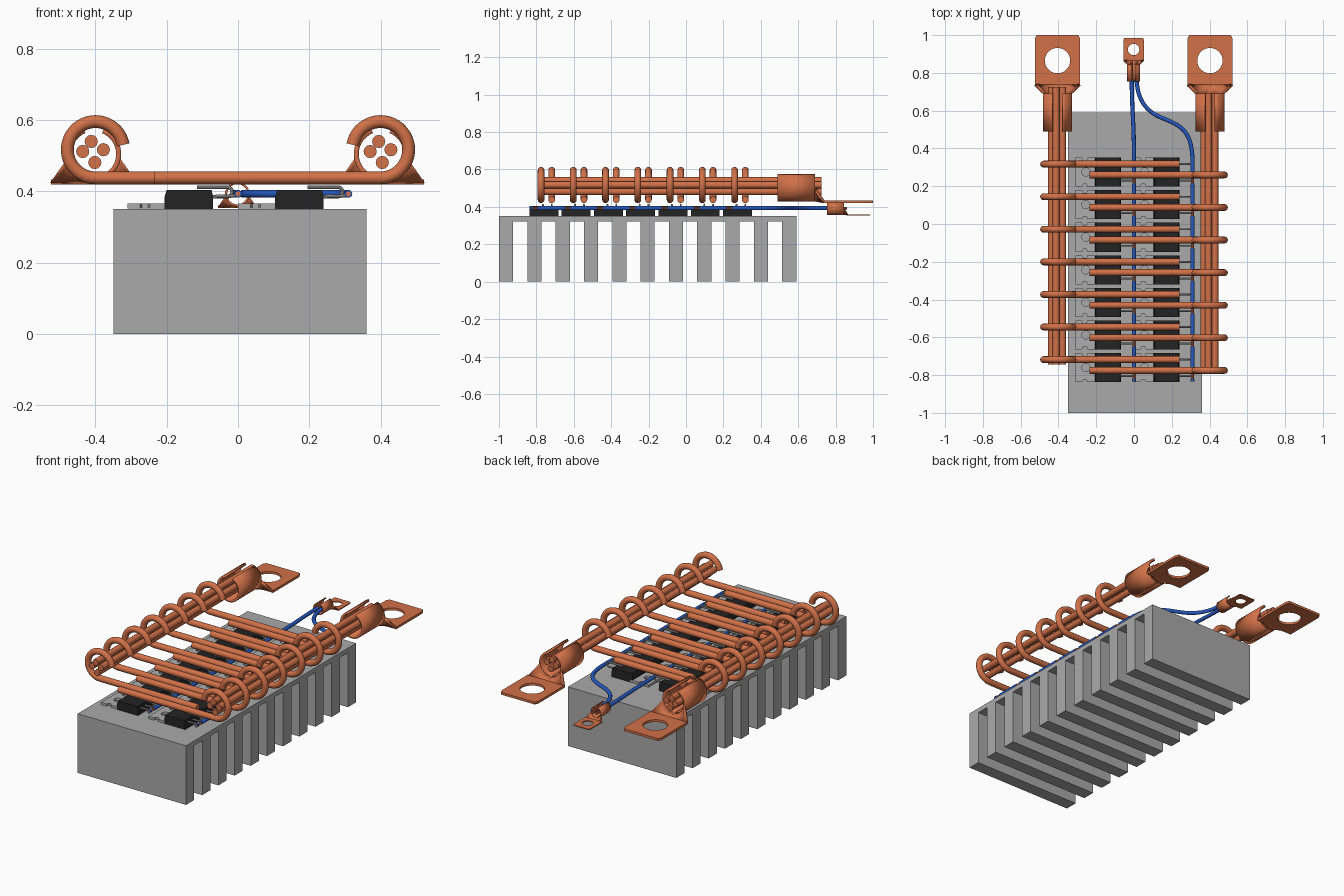
import bpy, bmesh, math

if "Cube" in bpy.data.objects:
    bpy.data.objects.remove(bpy.data.objects["Cube"])


def material(name, rgb):
    m = bpy.data.materials.new(name)
    m.diffuse_color = (*rgb, 1)
    m.use_nodes = True
    m.node_tree.nodes["Principled BSDF"].inputs["Base Color"].default_value = m.diffuse_color
    return m


COPPER = material("copper", (0.64, 0.165, 0.065))
ALUMINIUM = material("aluminium", (0.40, 0.40, 0.40))
TIN = material("tinned_metal", (0.42, 0.42, 0.42))
BLACK = material("black_plastic", (0.017, 0.017, 0.018))
BLUE = material("blue_insulation", (0.02, 0.10, 0.52))


def add_mesh(name, mesh, mat, smooth=True):
    mesh.materials.clear()
    mesh.materials.append(mat)
    if smooth:
        mesh.shade_smooth()
        mesh.set_sharp_from_angle(angle=math.radians(40))
    ob = bpy.data.objects.new(name, mesh)
    bpy.context.collection.objects.link(ob)
    return ob


def from_curve(name, cu, mat):
    tmp = bpy.data.objects.new("tmp", cu)
    bpy.context.collection.objects.link(tmp)
    dg = bpy.context.evaluated_depsgraph_get()
    mesh = bpy.data.meshes.new_from_object(tmp.evaluated_get(dg))
    bpy.data.objects.remove(tmp)
    bpy.data.curves.remove(cu)
    mesh.name = name
    return add_mesh(name, mesh, mat)


def add_spline(cu, pts, cyclic=False):
    sp = cu.splines.new('POLY')
    sp.points.add(len(pts) - 1)
    for p, co in zip(sp.points, pts):
        p.co = (*co, 1)
    sp.use_cyclic_u = cyclic


def tubes(name, paths, r, mat, res=4):
    cu = bpy.data.curves.new(name, 'CURVE')
    cu.dimensions = '3D'
    cu.bevel_depth, cu.bevel_resolution, cu.use_fill_caps = r, res, True
    for p in paths:
        add_spline(cu, p)
    return from_curve(name, cu, mat)


def plates(name, outlines, thick, mat):
    """Flat sheet from closed 2D outlines; inner ones become holes."""
    cu = bpy.data.curves.new(name, 'CURVE')
    cu.dimensions, cu.fill_mode, cu.extrude = '2D', 'BOTH', thick / 2
    for o in outlines:
        add_spline(cu, [(x, y, 0) for x, y in o], True)
    return from_curve(name, cu, mat)


def circle(cx, cy, r, n=32):
    return [(cx + r * math.cos(2 * math.pi * i / n), cy + r * math.sin(2 * math.pi * i / n)) for i in range(n)]


def prism(name, profile, lo, hi, axis, mat):
    """Extrude a profile along x (profile in y,z) or y (profile in x,z)."""
    bm = bmesh.new()
    at = lambda p, d: (d, p[0], p[1]) if axis == 'x' else (p[0], d, p[1])
    f = bm.faces.new([bm.verts.new(at(p, lo)) for p in profile])
    ext = bmesh.ops.extrude_face_region(bm, geom=[f])
    for v in ext["geom"]:
        if isinstance(v, bmesh.types.BMVert):
            v.co["xyz".index(axis)] = hi
    bmesh.ops.recalc_face_normals(bm, faces=bm.faces)
    mesh = bpy.data.meshes.new(name)
    bm.to_mesh(mesh)
    bm.free()
    return add_mesh(name, mesh, mat, False)


# Heat sink: comb profile with 11 fins
W = 1.59 / 21
comb = [(0.59, 0.35), (-1.0, 0.35)]
for i in range(11):
    a = -1 + 2 * i * W
    comb += [(a, 0), (a + W, 0)]
    if i < 10:
        comb += [(a + W, 0.322), (a + 2 * W, 0.322)]
prism("heat_sink", comb, -0.35, 0.36, 'x', ALUMINIUM)

# Transistors: 7 rows, 2 columns
ROWS = [0.275 - 0.1725 * i for i in range(7)]
leads, loops = [], []
for cx in (-0.31, 0.0):
    for y in ROWS:
        prism("transistor_body", [(cx + 0.104, 0.351), (cx + 0.240, 0.351), (cx + 0.240, 0.385),
                                  (cx + 0.236, 0.404), (cx + 0.110, 0.404), (cx + 0.104, 0.385)],
              y - 0.077, y + 0.077, 'y', BLACK)
        half = [(0.0, 0.077), (0.035, 0.077), (0.04, 0.062), (0.058, 0.062), (0.063, 0.077), (0.12, 0.077)]
        tab = plates("mounting_tab", [half + [(x, -v) for x, v in reversed(half)],
                                      circle(0.055, 0, 0.022, 20)], 0.014, TIN)
        tab.location = (cx, y, 0.359)
        # gate lead straight, other two folded back up to the copper rods
        leads.append([(cx + 0.23, y - 0.045, 0.385), (cx + 0.312, y - 0.045, 0.388)])
        for dy in (0.042, -0.005):
            bend = [(cx + 0.28 + 0.0135 * math.cos(t), y + dy, 0.3985 + 0.0135 * math.sin(t))
                    for t in [math.radians(-90 + 22.5 * k) for k in range(9)]]
            loops.append([(cx + 0.23, y + dy, 0.385)] + bend + [(cx + 0.195, y + dy, 0.412)])
tubes("gate_leads", leads, 0.005, TIN, 2)
tubes("folded_leads", loops, 0.005, TIN, 2)


# Copper rods that hook around the cable bundles
def hook(side, y, tail):
    pts = [(tail, y, 0.438)]
    for k in range(33):
        a = math.radians(-90 - 260 * k / 32)
        pts.append((side * (0.4 - 0.079 * math.cos(a)) if side > 0 else -0.4 + 0.079 * math.cos(a),
                    y, 0.517 + 0.079 * math.sin(a)))
    return pts


tubes("left_hook_rods", [hook(-1, y + 0.042, 0.24) for y in ROWS], 0.018, COPPER)
tubes("right_hook_rods", [hook(1, y - 0.015, -0.235) for y in ROWS], 0.018, COPPER)

# Cable bundles of four strands
STRANDS = [(-0.010, 0.540), (0.024, 0.517), (-0.034, 0.512), (0.0, 0.481)]
for name, cx, lo, hi in (("left_bundle", -0.402, -0.745, 0.725), ("right_bundle", 0.405, -0.795, 0.69)):
    tubes(name, [[(cx + x, lo, z), (cx + x, hi, z)] for x, z in STRANDS], 0.0185, COPPER)


# Crimp lugs: open barrel, flared neck, flat plate with a hole
def lug(name, x, y, z, s):
    bm = bmesh.new()

    def strip(a, b):
        va, vb = [[bm.verts.new(p) for p in sec] for sec in (a, b)]
        for i in range(len(va) - 1):
            bm.faces.new((va[i], va[i + 1], vb[i + 1], vb[i]))

    def arc(yy, span, n):
        ts = [math.radians(span * (2 * i / n - 1)) for i in range(n + 1)]
        return [(0.07 * math.sin(t), yy, -0.07 * math.cos(t)) for t in ts]

    strip(arc(0, 158, 36), arc(0.2, 158, 36))
    strip(arc(0.2, 85, 20), [(0.12 * (i / 10 - 1), 0.247, -0.078) for i in range(21)])
    bmesh.ops.remove_doubles(bm, verts=bm.verts, dist=1e-5)
    bmesh.ops.recalc_face_normals(bm, faces=bm.faces)
    mesh = bpy.data.meshes.new(name + "_barrel")
    bm.to_mesh(mesh)
    bm.free()
    barrel = add_mesh(name + "_barrel", mesh, COPPER)
    mod = barrel.modifiers.new("wall", 'SOLIDIFY')
    mod.thickness, mod.offset = 0.014, 0
    right = [(0.12, 0.245), (0.12, 0.49), (0.11, 0.51)]
    plate = plates(name + "_plate", [right + [(-u, v) for u, v in reversed(right)],
                                     circle(0, 0.375, 0.067)], 0.014, COPPER)
    barrel.location = (x, y, z)
    plate.location = (x, y, z - 0.078 * s)
    barrel.scale = plate.scale = (s, s, s)


lug("left_lug", -0.405, 0.49, 0.505, 1)
lug("right_lug", 0.402, 0.49, 0.505, 1)
lug("signal_lug", -0.002, 0.755, 0.392, 0.45)


# Blue signal wires: copper core with insulation stripped at each gate lead
def bezier(p, n=12):
    return [tuple(sum(c * q[k] for c, q in zip(((1 - t)**3, 3 * t * (1 - t)**2, 3 * t * t * (1 - t), t**3), p))
                  for k in range(3)) for t in [i / n for i in range(n + 1)]]


Z = 0.393
END = ROWS[-1] - 0.075
for name, x, start, ctrl in (
        ("left_wire", 0.0, -0.012, [((-0.012, 0.76, Z), (-0.012, 0.6, Z), (0, 0.55, Z), (0, 0.35, Z))]),
        ("right_wire", 0.31, 0.014, [((0.014, 0.76, Z), (0.02, 0.66, Z), (0.06, 0.60, Z), (0.14, 0.565, Z)),
                                     ((0.14, 0.565, Z), (0.25, 0.52, Z), (0.31, 0.50, Z), (0.31, 0.32, Z))])):
    path = []
    for c in ctrl:
        path += bezier(c)[1 if path else 0:]
    tubes(name + "_core", [[(start, 0.86, Z)] + path + [(x, END, Z)]], 0.007, COPPER, 2)
    gates = [y - 0.045 for y in ROWS]
    sleeves = [path + [(x, gates[0] + 0.015, Z)]]
    for a, b in zip(gates, gates[1:] + [END - 0.015]):
        if a - b > 0.04:
            sleeves.append([(x, a - 0.015, Z), (x, b + 0.015, Z)])
    tubes(name + "_insulation", sleeves, 0.011, BLUE, 3)
